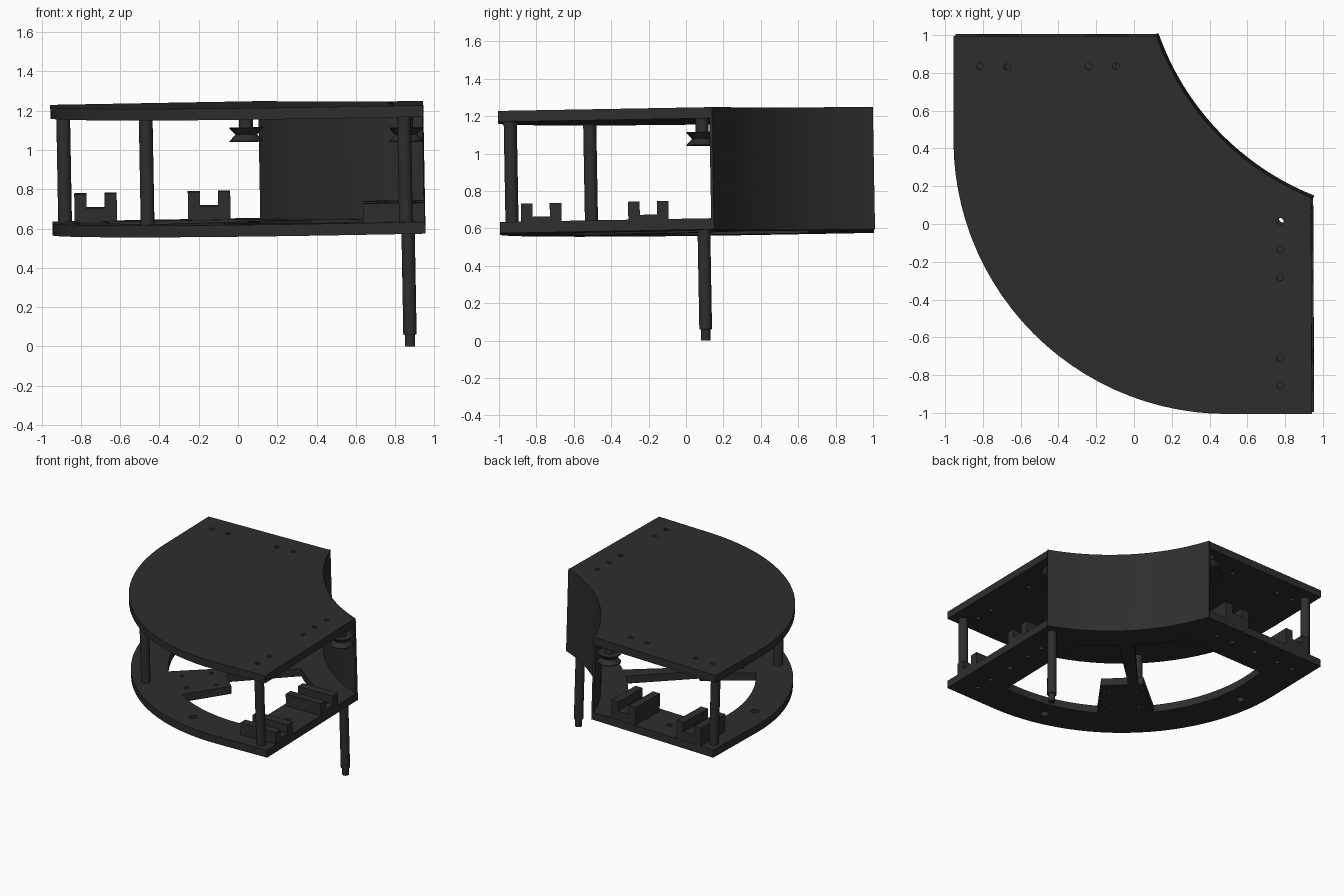
import bpy, bmesh, math
from mathutils import Vector, Matrix

if "Cube" in bpy.data.objects:
    bpy.data.objects.remove(bpy.data.objects["Cube"])

mat = bpy.data.materials.new("charcoal")
mat.diffuse_color = (0.027, 0.027, 0.027, 1)
mat.use_nodes = True
mat.node_tree.nodes["Principled BSDF"].inputs["Base Color"].default_value = mat.diffuse_color

# The whole assembly leans very slightly
S = 0.018
ROT = Vector((0, 0, 1)).rotation_difference(Vector((-S, -S, 1))).to_matrix().to_4x4()
TILT = Matrix.Translation((0, 0, 0.9)) @ ROT @ Matrix.Translation((0, 0, -0.9))


def finish(name, me, smooth=False):
    me.transform(TILT)
    me.materials.clear()
    me.materials.append(mat)
    me.polygons.foreach_set("use_smooth", [smooth] * len(me.polygons))
    if smooth:
        me.set_sharp_from_angle(angle=math.radians(35))
    ob = bpy.data.objects.new(name, me)
    bpy.context.scene.collection.objects.link(ob)
    return ob


def arc(cx, cy, r, a0, a1, n):
    out = []
    for i in range(n + 1):
        a = math.radians(a0 + (a1 - a0) * i / n)
        out.append((cx + r * math.cos(a), cy + r * math.sin(a)))
    return out


def diag(u, v):
    # u runs across the diagonal of symmetry, v along it
    return ((v - u) / math.sqrt(2), (v + u) / math.sqrt(2))


def plate(name, loops, z0, z1):
    # flat plate: first loop is the outline, the rest are openings
    cu = bpy.data.curves.new(name, 'CURVE')
    cu.dimensions = '2D'
    cu.fill_mode = 'BOTH'
    cu.extrude = (z1 - z0) / 2
    for pts in loops:
        sp = cu.splines.new('POLY')
        sp.points.add(len(pts) - 1)
        for p, (x, y) in zip(sp.points, pts):
            p.co = (x, y, 0, 1)
        sp.use_cyclic_u = True
    tmp = bpy.data.objects.new("tmp", cu)
    bpy.context.scene.collection.objects.link(tmp)
    dg = bpy.context.evaluated_depsgraph_get()
    me = bpy.data.meshes.new_from_object(tmp.evaluated_get(dg))
    bpy.data.objects.remove(tmp)
    bm = bmesh.new()
    bm.from_mesh(me)
    bmesh.ops.remove_doubles(bm, verts=bm.verts, dist=1e-5)
    bmesh.ops.translate(bm, verts=bm.verts, vec=(0, 0, (z0 + z1) / 2))
    bmesh.ops.recalc_face_normals(bm, faces=bm.faces)
    bm.to_mesh(me)
    bm.free()
    return finish(name, me)


def lathe(name, x, y, profile, n=24):
    # round part from (radius, z) pairs
    bm = bmesh.new()
    rings = [[bm.verts.new((px, py, z)) for px, py in arc(x, y, r, 0, 360, n)[:-1]]
             for r, z in profile]
    for a, b in zip(rings, rings[1:]):
        for i in range(n):
            j = (i + 1) % n
            bm.faces.new((a[i], a[j], b[j], b[i]))
    bm.faces.new(rings[0][::-1])
    bm.faces.new(rings[-1])
    bmesh.ops.recalc_face_normals(bm, faces=bm.faces)
    me = bpy.data.meshes.new(name)
    bm.to_mesh(me)
    bm.free()
    return finish(name, me, True)


def boxes(name, spans):
    bm = bmesh.new()
    for lo, hi in spans:
        lo, hi = Vector(lo), Vector(hi)
        m = Matrix.Translation((lo + hi) / 2) @ Matrix.Diagonal((*(hi - lo), 1))
        bmesh.ops.create_cube(bm, size=1, matrix=m)
    me = bpy.data.meshes.new(name)
    bm.to_mesh(me)
    bm.free()
    return finish(name, me)


B0, B1, T0, T1 = 0.575, 0.635, 1.17, 1.229

# Shared plate outline and screw holes
outline = (arc(1.48, 1.48, 1.452, 199.3, 248.3, 20) + [(0.948, -1)]
           + arc(0.5, 0.45, 1.45, 270, 180, 26) + [(-0.95, 1)])
spots = [(x, 0.84) for x in (-0.81, -0.665, -0.235, -0.09)]
spots += [(0.78, y) for y in (0.02, -0.13, -0.275, -0.705, -0.85)]
holes = [arc(x, y, 0.018, 0, 330, 11) for x, y in spots]
plate("top_plate", [outline] + holes, T0, T1)

# Bottom frame: two openings either side of a spoke with a wider pad
right_open = (arc(1.48, 1.48, 1.65, 227.5, 238.2, 8)
              + arc(0.5, 0.45, 1.18, 275.3, 238.5, 12)
              + [diag(-0.25, -0.1), diag(-0.05, -0.1)])
left_open = (arc(1.48, 1.48, 1.65, 223.5, 210.2, 8)
             + arc(0.5, 0.45, 1.18, 170.2, 218.4, 14)
             + [diag(0.06, -0.1), diag(0.02, -0.1)])
ring_holes = [arc(x, y, 0.03, 0, 330, 11) for x, y in ((-0.8, 0.26), (0.17, -0.82))]
pad_holes = [arc(*diag(u, v), 0.015, 0, 330, 11)
             for u in (-0.2, 0.0) for v in (-0.2, -0.42)]
mid_holes = [arc(x, y, 0.022, 0, 330, 11) for x, y in ((0.78, -0.49), (-0.45, 0.84))]
plate("bottom_frame", [outline, right_open, left_open, holes[4]]
      + ring_holes + pad_holes + mid_holes + holes[:4] + holes[5:], B0, B1)

# Curved wall along the hollow side
plate("curved_wall", [arc(1.48, 1.48, 1.437, 199.3, 248.3, 32)
                      + arc(1.48, 1.48, 1.453, 248.3, 199.3, 32)], B0, T1 + 0.001)

# Spacer posts between the plates
for i, (x, y) in enumerate([(0.85, -0.935), (-0.465, -0.51), (-0.885, 0.9)]):
    lathe(f"post_{i + 1}", x, y, [(0.035, B1 - 0.01), (0.035, T0 + 0.01)])

# Single leg with a stepped tip
lathe("leg", 0.86, 0.09, [(0.025, -0.017), (0.025, 0.043), (0.034, 0.043), (0.034, B0 + 0.01)])

# Grooved rollers hanging under the top plate
for i, (x, y) in enumerate([(0.86, 0.09), (0.045, 0.91)]):
    lathe(f"roller_{i + 1}", x, y,
          [(0.085, 1.025), (0.085, 1.03), (0.055, 1.062), (0.085, 1.094),
           (0.085, 1.098), (0.035, 1.098), (0.035, T0 + 0.01)])

# U-shaped holders along the right edge and the back edge
for i, y in enumerate((-0.778, -0.205)):
    spans = [((0.635, y - 0.108, B1 - 0.005), (0.945, y + 0.108, 0.66))]
    spans += [((0.635, y + d - 0.031, B1 - 0.005), (0.945, y + d + 0.031, 0.731))
              for d in (-0.077, 0.077)]
    boxes(f"right_holder_{i + 1}", spans)
for i, x in enumerate((-0.728, -0.15)):
    spans = [((x - 0.108, 0.69, B1 - 0.005), (x + 0.108, 0.998, 0.705))]
    spans += [((x + d - 0.031, 0.69, B1 - 0.005), (x + d + 0.031, 0.998, 0.777))
              for d in (-0.077, 0.077)]
    boxes(f"back_holder_{i + 1}", spans)
